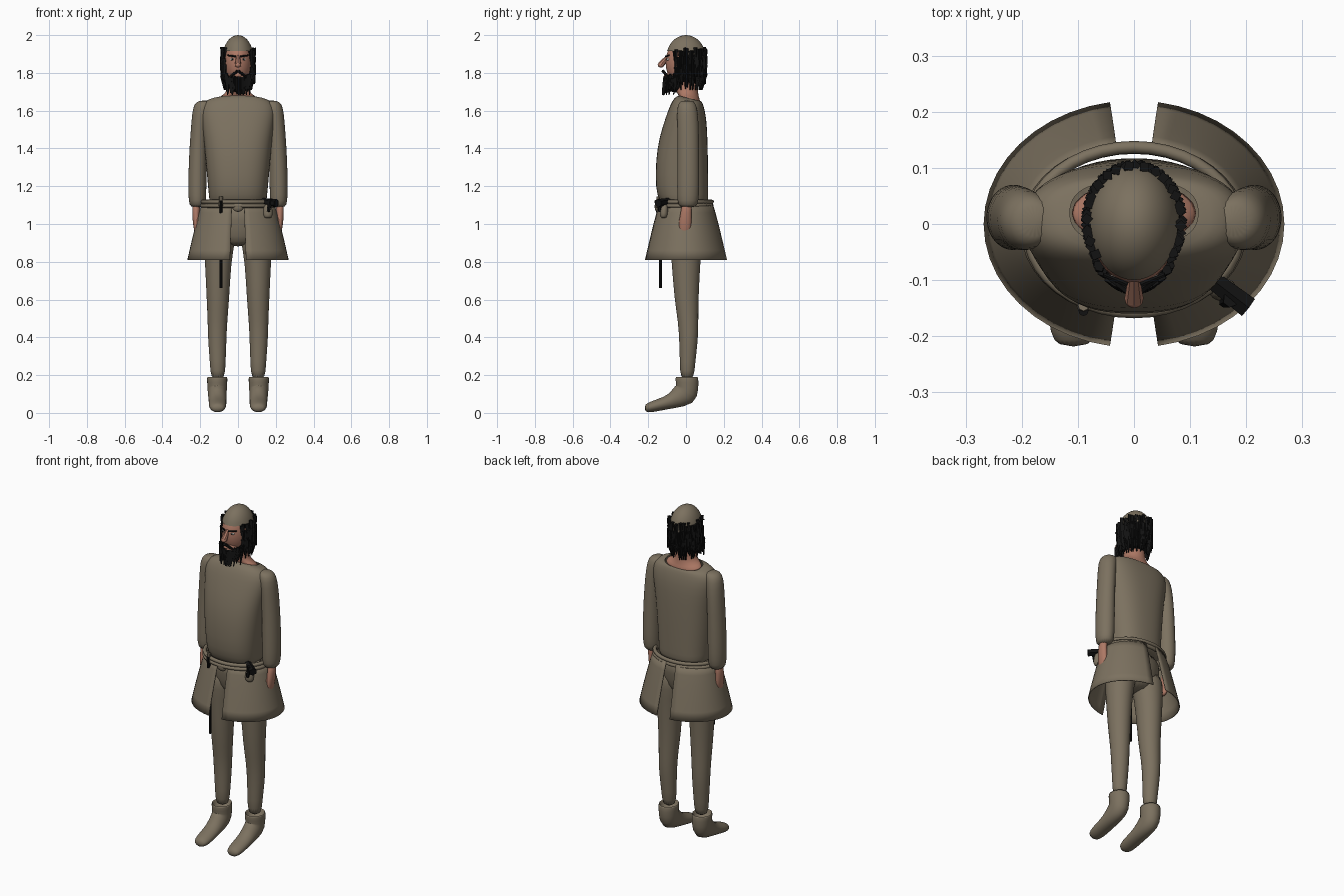
import bpy, bmesh, math, random
from mathutils import Vector, Matrix

random.seed(4)
if "Cube" in bpy.data.objects:
    bpy.data.objects.remove(bpy.data.objects["Cube"])


def material(name, rgb):
    m = bpy.data.materials.new(name)
    m.use_nodes = True
    m.diffuse_color = (*rgb, 1)
    m.node_tree.nodes["Principled BSDF"].inputs["Base Color"].default_value = (*rgb, 1)
    return m


CLOTH = material("taupe cloth", (0.2, 0.165, 0.115))
SKIN = material("skin", (0.42, 0.19, 0.13))
BLACK = material("black", (0.006, 0.006, 0.006))
WHITE = material("eye white", (0.6, 0.57, 0.52))


def finish(name, bm, mat, subsurf=0, smooth=True):
    bmesh.ops.recalc_face_normals(bm, faces=bm.faces)
    me = bpy.data.meshes.new(name)
    bm.to_mesh(me)
    bm.free()
    me.materials.append(mat)
    for p in me.polygons:
        p.use_smooth = smooth
    ob = bpy.data.objects.new(name, me)
    bpy.context.collection.objects.link(ob)
    if subsurf:
        ob.modifiers.new("Smooth", "SUBSURF").levels = subsurf
        ob.modifiers["Smooth"].render_levels = subsurf
    return ob


def loft(name, rings, mat, side=1, power=2, n=20, top=True, bottom=True):
    """Skin through rings (x, y, z, rx, ry, pitch in degrees), capped at the ends."""
    bm = bmesh.new()
    loops = []
    for x, y, z, rx, ry, *pitch in rings:
        a = math.radians(pitch[0] if pitch else 0)
        loop = []
        for i in range(n):
            t = math.tau * i / n
            c, s = math.cos(t), math.sin(t)
            u = rx * math.copysign(abs(c) ** (2 / power), c)
            v = ry * math.copysign(abs(s) ** (2 / power), s)
            loop.append(bm.verts.new((side * (x + u), y + v * math.cos(a), z - v * math.sin(a))))
        loops.append(loop)
    for lo, hi in zip(loops, loops[1:]):
        for i in range(n):
            j = (i + 1) % n
            bm.faces.new((lo[i], lo[j], hi[j], hi[i]))
    if bottom:
        bm.faces.new(loops[0])
    if top:
        bm.faces.new(loops[-1])
    return finish(name, bm, mat, 1)


def ball(name, loc, size, mat, keep=None, segs=32):
    bm = bmesh.new()
    bmesh.ops.create_uvsphere(bm, u_segments=segs, v_segments=segs // 2, radius=1)
    for v in bm.verts:
        v.co = Vector(loc) + v.co * Vector(size)
    if keep:
        gone = [f for f in bm.faces if not keep(f.calc_center_median())]
        bmesh.ops.delete(bm, geom=gone, context="FACES")
    return finish(name, bm, mat)


def spike(bm, a, b, r1, r2, segs=4):
    a, b = Vector(a), Vector(b)
    turn = (b - a).to_track_quat("Z", "Y").to_matrix().to_4x4()
    bmesh.ops.create_cone(bm, cap_ends=True, segments=segs, radius1=r1, radius2=r2,
                          depth=(b - a).length, matrix=Matrix.Translation((a + b) / 2) @ turn)


def rod(name, a, b, r1, r2, mat, segs=8):
    bm = bmesh.new()
    spike(bm, a, b, r1, r2, segs)
    return finish(name, bm, mat, smooth=False)


def belt_rope(name, z, rx, ry, r):
    cu = bpy.data.curves.new(name, "CURVE")
    cu.dimensions = "3D"
    cu.bevel_depth = r
    cu.bevel_resolution = 2
    sp = cu.splines.new("POLY")
    sp.points.add(39)
    for i, p in enumerate(sp.points):
        t = math.tau * i / 40
        p.co = (rx * math.cos(t), -0.01 + ry * math.sin(t), z, 1)
    sp.use_cyclic_u = True
    cu.materials.append(CLOTH)
    bpy.context.collection.objects.link(bpy.data.objects.new(name, cu))


# Tunic body with an open neckline, and the neck inside it
loft("tunic_body", [(0, -.005, 1.09, .15, .12), (0, -.012, 1.13, .152, .13), (0, -.022, 1.18, .158, .14),
                    (0, -.022, 1.34, .172, .139), (0, -.014, 1.46, .182, .128), (0, .001, 1.57, .2, .107),
                    (0, .004, 1.63, .197, .088), (0, .012, 1.66, .16, .073, 10), (0, .02, 1.665, .115, .06, 14)],
     CLOTH, power=2.5, n=28, top=False)
loft("neck", [(0, .02, 1.645, .12, .062, 14), (0, .02, 1.666, .114, .058, 14), (0, .008, 1.685, .07, .06, 10),
              (0, 0, 1.72, .056, .062), (0, 0, 1.8, .055, .065)], SKIN)

# Hips inside the skirt
loft("hips", [(0, 0, .88, .06, .06), (0, 0, .93, .14, .088), (0, 0, 1.02, .165, .1), (0, 0, 1.11, .16, .11)], CLOTH)

for side, tag in ((1, "left"), (-1, "right")):
    # Sleeves and hands
    loft(tag + "_sleeve", [(.175, .005, 1.655, .03, .03), (.185, .005, 1.635, .05, .05), (.198, .008, 1.58, .046, .057),
                           (.207, .012, 1.48, .045, .057), (.213, .012, 1.34, .048, .058),
                           (.216, .012, 1.18, .049, .06), (.215, .01, 1.12, .046, .056),
                           (.215, .01, 1.085, .038, .046)], CLOTH, side)
    loft(tag + "_hand", [(.22, .005, 1.11, .024, .028), (.223, 0, 1.06, .02, .03), (.221, -.004, 1.01, .02, .035),
                         (.214, -.006, .96, .018, .032), (.21, -.008, .93, .012, .022)], SKIN, side, n=12)
    loft(tag + "_thumb", [(.215, -.02, 1.04, .01, .012), (.206, -.037, .995, .01, .011),
                          (.202, -.038, .965, .007, .008)], SKIN, side, n=8)
    # Trouser legs and boots
    loft(tag + "_leg", [(.09, 0, 1.02, .085, .09), (.098, 0, .9, .083, .085), (.106, 0, .8, .07, .077),
                        (.106, .002, .6, .06, .064), (.109, .012, .48, .052, .054), (.11, .014, .38, .049, .05),
                        (.107, .008, .27, .042, .041), (.107, .006, .17, .038, .037)], CLOTH, side)
    loft(tag + "_boot", [(.11, .004, .15, .04, .045), (.11, .004, .19, .05, .055), (.11, .004, .192, .056, .062),
                         (.11, .008, .13, .052, .06), (.11, 0, .1, .05, .078, 48), (.108, -.08, .06, .047, .037, 80),
                         (.108, -.15, .041, .047, .032, 85), (.108, -.195, .029, .042, .028, 88),
                         (.108, -.219, .025, .028, .018, 90)], CLOTH, side)

    # Flared skirt half, split at front and back
    bm = bmesh.new()
    rows = []
    for k in range(7):
        f = k / 6
        rx, ry, gap = .19 + .078 * f ** .85, .143 + .077 * f ** .9, .032 + .011 * f
        a = math.acos(gap / rx)
        rows.append([bm.verts.new((side * rx * math.cos(t), ry * math.sin(t), 1.11 - .3 * f))
                     for t in (-a + 2 * a * i / 20 for i in range(21))])
    for r0, r1 in zip(rows, rows[1:]):
        for i in range(20):
            bm.faces.new((r0[i], r0[i + 1], r1[i + 1], r1[i]))
    skirt = finish(tag + "_skirt", bm, CLOTH)
    skirt.modifiers.new("Thickness", "SOLIDIFY").thickness = .005

    # Eyes and brows
    ball(tag + "_eye", (side * .03, -.094, 1.872), (.012, .009, .007), WHITE, segs=12)
    ball(tag + "_pupil", (side * .03, -.101, 1.872), (.005, .004, .005), BLACK, segs=8)
    rod(tag + "_brow", (side * .012, -.108, 1.887), (side * .055, -.09, 1.893), .005, .004, BLACK, 6)
    rod(tag + "_moustache", (side * .004, -.122, 1.81), (side * .05, -.09, 1.77), .009, .005, BLACK, 6)

# Belt with a front knot
belt_rope("belt_upper", 1.118, .188, .147, .011)
belt_rope("belt_lower", 1.097, .191, .146, .011)
ball("belt_knot", (0, -.152, 1.09), (.03, .014, .026), CLOTH, segs=16)

# Dagger hanging inside the skirt, with its handle and loop
rod("scabbard", (-.09, -.135, 1.08), (-.09, -.135, .66), .009, .007, BLACK)
rod("dagger_handle", (-.09, -.152, 1.06), (-.09, -.155, 1.125), .007, .009, BLACK)
rod("dagger_loop", (-.09, -.145, 1.095), (-.09, -.145, 1.145), .013, .01, CLOTH)

# Belt pouch with its dark fastening
loft("pouch", [(.158, -.118, 1.03, .015, .012), (.158, -.118, 1.042, .027, .022), (.158, -.116, 1.075, .026, .022),
               (.158, -.114, 1.11, .018, .016)], CLOTH, n=12)
rod("pouch_strap", (.13, -.092, 1.12), (.203, -.148, 1.11), .018, .022, BLACK, 6)
rod("pouch_clasp", (.172, -.135, 1.13), (.16, -.14, 1.065), .014, .009, BLACK, 6)

# Head, nose and cap
ball("head", (0, -.012, 1.855), (.074, .096, .125), SKIN)
ball("chin", (0, -.065, 1.775), (.045, .045, .045), SKIN, segs=16)
rod("nose", (0, -.095, 1.888), (0, -.132, 1.843), .01, .017, SKIN)
ball("nose_tip", (0, -.133, 1.842), (.017, .017, .014), SKIN, segs=12)
ball("lips", (0, -.107, 1.787), (.022, .01, .008), SKIN, segs=12)
ball("cap", (0, 0, 1.878), (.082, .105, .122), CLOTH, lambda c: c.z > 1.905 - .2 * c.y, 40)

# Hair mass, beard mass and ragged locks
ball("hair_mass", (0, .008, 1.845), (.086, .1, .125), BLACK, lambda c: c.y > -.035 and c.z < 1.925)
ball("beard_mass", (0, -.055, 1.755), (.062, .064, .058), BLACK, lambda c: c.z < 1.775 or abs(c.x) > .05)
bm = bmesh.new()
for row in range(4):
    for i in range(34):
        t = math.radians(-38 + 256 * i / 33 + random.uniform(-4, 4))
        d = Vector((math.cos(t), math.sin(t), 0))
        z = 1.925 - .045 * row + random.uniform(-.012, .012)
        out = random.uniform(.96, 1.04)
        pull = .82 if row == 3 else out
        top = Vector((.084 * d.x, .1 * d.y + .004, z))
        end = Vector((.088 * d.x * pull, .102 * d.y * pull + .004, max(1.71, z - random.uniform(.05, .09))))
        spike(bm, top, end, .011, .003)
finish("hair_locks", bm, BLACK, smooth=False)
bm = bmesh.new()
for i in range(70):
    t = math.radians(random.uniform(-190, 10))
    d = Vector((math.cos(t), math.sin(t), 0))
    front = max(0, -d.y)
    z = 1.815 - .035 * front - random.uniform(0, .04)
    top = Vector((.068 * d.x, -.05 + .062 * d.y, z))
    end = Vector((.062 * d.x, -.058 + .066 * d.y, max(1.682, z - random.uniform(.05, .09))))
    spike(bm, top, end, .01, .003)
finish("beard_locks", bm, BLACK, smooth=False)
